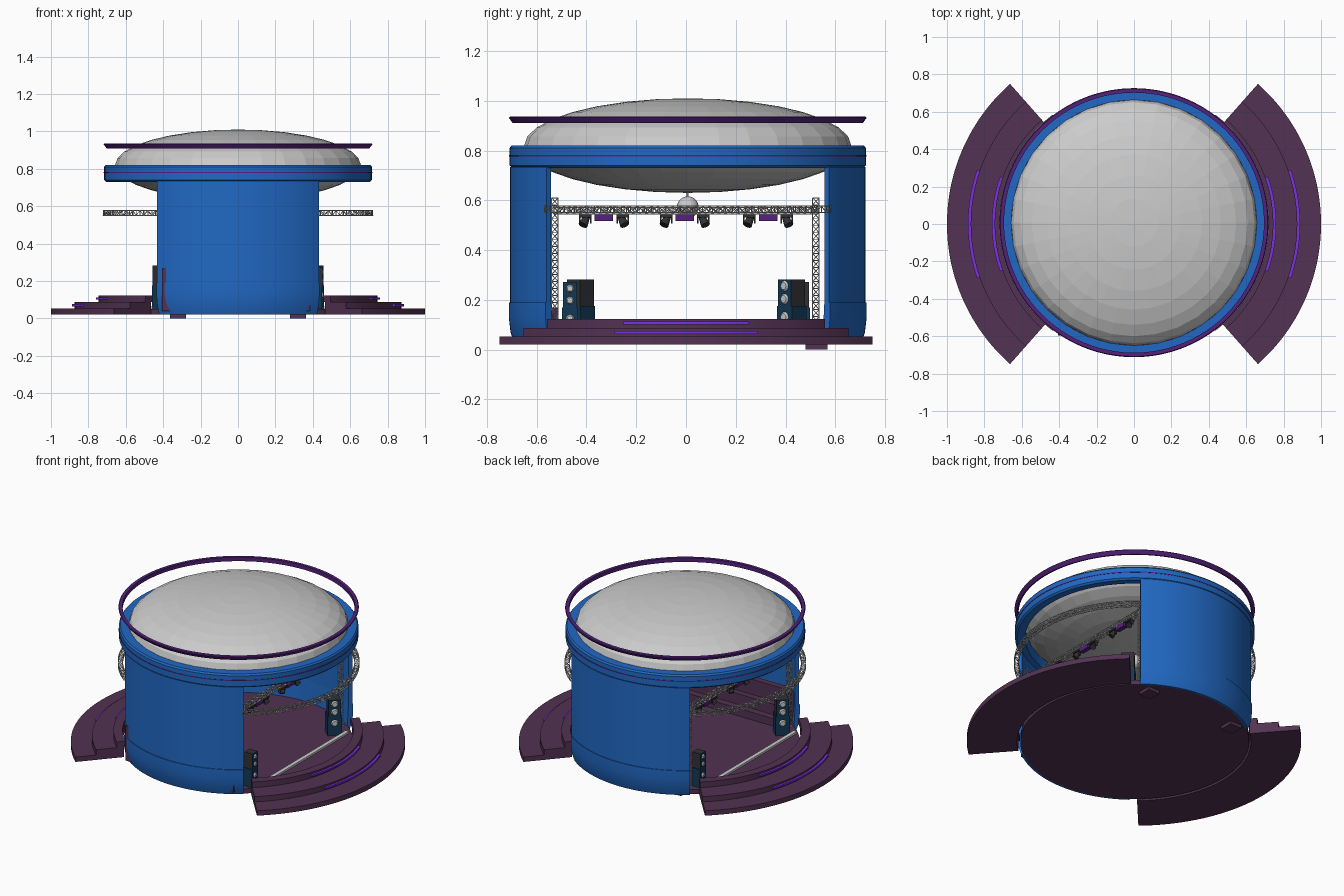
import bpy, bmesh, math
from mathutils import Vector, Matrix

if "Cube" in bpy.data.objects:
    bpy.data.objects.remove(bpy.data.objects["Cube"])

CY = 0.007  # the round hall sits a touch behind the steps' centre


def material(name, rgb):
    m = bpy.data.materials.new(name)
    m.diffuse_color = (*rgb, 1)
    m.use_nodes = True
    m.node_tree.nodes["Principled BSDF"].inputs["Base Color"].default_value = m.diffuse_color
    return m


BLUE = material("blue_shell", (0.015, 0.14, 0.55))
PLUM = material("plum_deck", (0.085, 0.032, 0.085))
VIOLET = material("violet_trim", (0.09, 0.015, 0.2))
NEON = material("neon_strip", (0.2, 0.03, 0.75))
NAVY = material("navy_speaker", (0.006, 0.04, 0.09))
DARK = material("dark_metal", (0.03, 0.03, 0.035))


def finish(bm, name, mat=None, smooth=False):
    bmesh.ops.recalc_face_normals(bm, faces=bm.faces)
    me = bpy.data.meshes.new(name)
    bm.to_mesh(me)
    bm.free()
    ob = bpy.data.objects.new(name, me)
    bpy.context.collection.objects.link(ob)
    if mat:
        me.materials.append(mat)
    if smooth:
        bpy.ops.object.select_all(action='DESELECT')
        ob.select_set(True)
        bpy.context.view_layer.objects.active = ob
        bpy.ops.object.shade_smooth_by_angle(angle=math.radians(30))
    return ob


def lathe(name, profile, mat, a0=0, a1=360, segs=96, cy=0.0):
    """Sweep a closed (radius, height) profile around z, whole or in part."""
    bm = bmesh.new()
    full = a1 - a0 >= 360
    rings = []
    for i in range(segs if full else segs + 1):
        a = math.radians(a0 + (a1 - a0) * i / segs)
        rings.append([bm.verts.new((r * math.cos(a), cy + r * math.sin(a), z)) for r, z in profile])
    n = len(profile)
    for i in range(segs):
        p, q = rings[i], rings[(i + 1) % len(rings)]
        for k in range(n):
            bm.faces.new((p[k], q[k], q[(k + 1) % n], p[(k + 1) % n]))
    if not full:
        bm.faces.new(rings[0])
        bm.faces.new(rings[-1])
    return finish(bm, name, mat, True)


def rect(r0, r1, z0, z1):
    return [(r0, z0), (r1, z0), (r1, z1), (r0, z1)]


def add_box(bm, center, size, rot=Matrix()):
    m = Matrix.Translation(center) @ rot @ Matrix.Diagonal((*size, 1))
    bmesh.ops.create_cube(bm, size=1, matrix=m)


def box(name, center, size, mat, rot=Matrix()):
    bm = bmesh.new()
    add_box(bm, center, size, rot)
    return finish(bm, name, mat)


def add_rod(bm, a, b, r, segs=5, r2=None):
    d = Vector(b) - Vector(a)
    m = Matrix.Translation((Vector(a) + Vector(b)) / 2) @ d.to_track_quat('Z', 'Y').to_matrix().to_4x4()
    bmesh.ops.create_cone(bm, cap_ends=True, segments=segs, radius1=r,
                          radius2=r if r2 is None else r2, depth=d.length, matrix=m)


def truss(name, pts, w, up, r=0.0024):
    """Four-chord lattice following a list of centre points."""
    bm = bmesh.new()
    pts = [Vector(p) for p in pts]
    up = Vector(up)
    corners = []
    for i, p in enumerate(pts):
        t = pts[min(i + 1, len(pts) - 1)] - pts[max(i - 1, 0)]
        s = t.cross(up).normalized()
        corners.append([p + (s * u + up * v) * w / 2 for u, v in ((-1, -1), (1, -1), (1, 1), (-1, 1))])
    for i, c in enumerate(corners):
        for k in range(4):
            add_rod(bm, c[k], c[(k + 1) % 4], r * 0.7, 4)
            if i + 1 < len(corners):
                add_rod(bm, c[k], corners[i + 1][k], r)
                j = (k + 1) % 4
                a, b = (k, j) if i % 2 else (j, k)
                add_rod(bm, c[a], corners[i + 1][b], r * 0.7, 4)
    return finish(bm, name)


# Domed roof
bm = bmesh.new()
bmesh.ops.create_uvsphere(bm, u_segments=32, v_segments=16, radius=1,
                          matrix=Matrix.Translation((0, CY, 0.82)) @ Matrix.Diagonal((0.657, 0.657, 0.19, 1)))
finish(bm, "roof_dome")

# Floating trim ring and blue roof rim
lathe("trim_ring", [(0.695, 0.91), (0.703, 0.91), (0.719, 0.932), (0.715, 0.936), (0.695, 0.936)], VIOLET, cy=CY)
lathe("roof_rim", [(0.655, 0.735), (0.705, 0.73), (0.716, 0.74), (0.716, 0.81), (0.708, 0.82), (0.655, 0.82)],
      BLUE, cy=CY)
lathe("rim_band", rect(0.7, 0.718, 0.777, 0.782), VIOLET, cy=CY)

# Front and back shell walls with flared skirts
for side, mid in (("front", 270), ("back", 90)):
    lathe(side + "_wall", rect(0.69, 0.714, 0.19, 0.735), BLUE, mid - 37.3, mid + 37.3, 48, CY)
    lathe(side + "_wall_skirt", [(0.68, 0.02), (0.695, 0.02), (0.712, 0.07), (0.719, 0.13), (0.719, 0.19), (0.69, 0.19)],
          BLUE, mid - 37.3, mid + 37.3, 48, CY)

# Floor disc and feet
bm = bmesh.new()
add_rod(bm, (0, CY, 0.02), (0, CY, 0.05), 0.685, 96)
finish(bm, "stage_floor", PLUM, True)
for s in (-1, 1):
    box("foot", (s * 0.32, 0.525, 0.011), (0.085, 0.088, 0.022), PLUM)

# Tiered bench along the front wall
box("bench_back", (-0.01, -0.575, 0.155), (0.79, 0.04, 0.23), PLUM)
box("bench_seat", (-0.01, -0.54, 0.11), (0.74, 0.05, 0.12), PLUM)
box("bench_step", (-0.01, -0.5, 0.075), (0.7, 0.06, 0.05), PLUM)

for s, side in ((1, "right"), (-1, "left")):
    mid = 0 if s > 0 else 180
    # Entrance steps with light strips on the risers
    for i, (r0, r1, z0, z1) in enumerate(((0.7, 1.0, 0.02, 0.052), (0.7, 0.873, 0.052, 0.087),
                                          (0.69, 0.745, 0.087, 0.124))):
        lathe(f"{side}_step_{i + 1}", rect(r0, r1, z0, z1), PLUM, mid - 48.5, mid + 48.5, 48)
    for i, (r, z, a) in enumerate(((0.868, 0.07, 19), (0.74, 0.107, 19.5))):
        lathe(f"{side}_light_strip_{i + 1}", rect(r, r + 0.02, z - 0.006, z + 0.006), NEON, mid - a, mid + a, 24)
    box(side + "_sill", (s * 0.47, 0, 0.056), (0.025, 0.94, 0.014), None)

    # Trusses: curved over the entrance, straight lighting bar, two posts
    arc = [math.radians(mid - 53 + 106 * i / 44) for i in range(45)]
    truss(side + "_arc_truss", [(0.708 * math.cos(a), CY + 0.708 * math.sin(a), 0.564) for a in arc], 0.026, (0, 0, 1))
    truss(side + "_light_truss", [(s * 0.375, -0.53 + 1.06 * i / 40, 0.558) for i in range(41)], 0.026, (0, 0, 1))
    for y in (-0.527, 0.522):
        truss(side + "_truss_post", [(s * 0.385, y, 0.05 + 0.56 * i / 20) for i in range(21)], 0.026, (1, 0, 0))

    # Lamp groups: a flood bar between two moving heads
    for y in (-0.33, -0.005, 0.33):
        box(side + "_flood_lamp", (s * 0.375, y, 0.53), (0.03, 0.075, 0.026), VIOLET)
        bm = bmesh.new()
        for k in (-1, 1):
            c = Vector((s * 0.375, y + k * 0.075, 0.52))
            add_box(bm, c + Vector((0, 0, 0.017)), (0.035, 0.05, 0.012))
            for e in (-1, 1):
                add_box(bm, c + Vector((0, e * 0.022, 0.003)), (0.018, 0.006, 0.03))
            d = Vector((s * 0.45, k * 0.35, -0.8)).normalized() * 0.024
            add_rod(bm, c - d, c + d, 0.013, 12, 0.019)
        finish(bm, side + "_moving_heads", DARK)

    # Corner speakers, each a sub cabinet, a top cabinet and two cones
    for x, y, w, h, yaw in ((s * 0.4, s * 0.425, 0.075, 0.282, -45), (s * 0.42, s * -0.466, 0.055, 0.272, 0)):
        ang = math.radians(yaw + mid)
        rot = Matrix.Rotation(ang, 4, 'Z')
        f = Vector((math.cos(ang), math.sin(ang), 0))
        low = 0.05 + (h - 0.05) * 0.54
        box(side + "_speaker_sub", (x, y, (0.05 + low) / 2), (w * 1.1, w * 1.15, low - 0.05), NAVY, rot)
        box(side + "_speaker_top", (x, y, (low + h) / 2), (w, w, h - low), DARK, rot)
        box(side + "_speaker_baffle", Vector((x, y, (low + h) / 2)) + f * w * 0.5,
            (0.008, w, h - low), NAVY, rot)
        bm = bmesh.new()
        for z in (low + 0.028, h - 0.026, low - 0.045):
            p = Vector((x, y, z)) + f * w * 0.54
            add_rod(bm, p, p + f * 0.008, w * 0.3, 16, w * 0.2)
        finish(bm, side + "_speaker_cones")

# Hanging ball
bm = bmesh.new()
bmesh.ops.create_uvsphere(bm, u_segments=20, v_segments=12, radius=0.044,
                          matrix=Matrix.Translation((0, CY, 0.572)))
add_rod(bm, (0, CY, 0.61), (0, CY, 0.64), 0.004, 8)
finish(bm, "hanging_ball")
